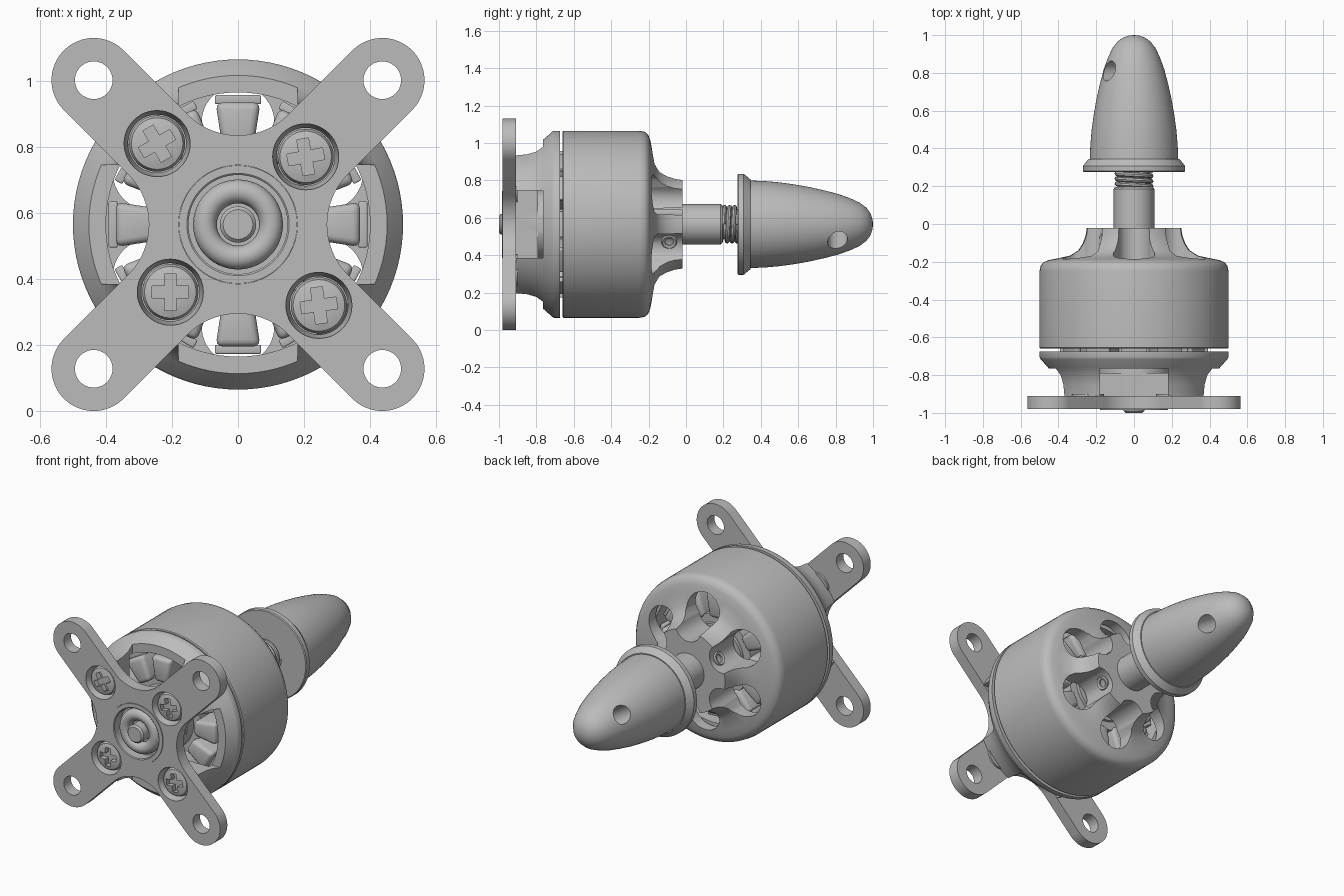
import bpy, bmesh
from math import sin, cos, pi, radians
from mathutils import Matrix

cube = bpy.data.objects.get("Cube")
if cube:
    bpy.data.objects.remove(cube)

AXIS_Z = 0.565          # height of the motor axis, which runs along y
parts = []

metal = bpy.data.materials.new("grey metal")
metal.use_nodes = True
metal.diffuse_color = (0.5, 0.5, 0.5, 1)
metal.node_tree.nodes["Principled BSDF"].inputs["Base Color"].default_value = (0.5, 0.5, 0.5, 1)


def finish(name, bm, matrix=Matrix()):
    bmesh.ops.transform(bm, matrix=Matrix.Translation((0, 0, AXIS_Z)) @ matrix, verts=bm.verts)
    bmesh.ops.recalc_face_normals(bm, faces=bm.faces)
    mesh = bpy.data.meshes.new(name)
    bm.to_mesh(mesh)
    bm.free()
    mesh.materials.append(metal)
    obj = bpy.data.objects.new(name, mesh)
    bpy.context.collection.objects.link(obj)
    parts.append(obj)
    return obj


def spin(angle):
    """Turn about the motor axis, degrees from +x towards +z."""
    return Matrix.Rotation(-radians(angle), 4, 'Y')


def radial(angle):
    """Turn a lathed part so that its axis points outwards."""
    return spin(angle) @ Matrix.Rotation(-pi / 2, 4, 'Z')


def lathe(name, profile, closed=False, seg=96, matrix=Matrix()):
    bm = bmesh.new()
    rings = [[bm.verts.new((r * cos(2 * pi * i / seg), y, r * sin(2 * pi * i / seg)))
              for i in range(seg)] for r, y in profile]
    if closed:
        rings.append(rings[0])
    for a, b in zip(rings, rings[1:]):
        for i in range(seg):
            j = (i + 1) % seg
            bm.faces.new((a[i], a[j], b[j], b[i]))
    bmesh.ops.remove_doubles(bm, verts=bm.verts, dist=1e-5)
    return finish(name, bm, matrix)


def rod(name, r, y0, y1, seg=48, matrix=Matrix()):
    return lathe(name, [(0, y0), (r, y0), (r, y1), (0, y1)], False, seg, matrix)


def prism(name, outline, y0, y1, matrix=Matrix()):
    bm = bmesh.new()
    face = bm.faces.new([bm.verts.new((x, y0, z)) for x, z in outline])
    new = bmesh.ops.extrude_face_region(bm, geom=[face])["geom"]
    bmesh.ops.translate(bm, vec=(0, y1 - y0, 0),
                        verts=[v for v in new if isinstance(v, bmesh.types.BMVert)])
    return finish(name, bm, matrix)


def box(name, xs, ys, zs, matrix=Matrix(), bevel=0.0, taper=1.0):
    bm = bmesh.new()
    bmesh.ops.create_cube(bm, size=1)
    for v in bm.verts:
        narrow = taper if v.co.x < 0 else 1
        v.co = [(a + b) / 2 + c * (b - a) for c, (a, b) in zip(v.co, (xs, ys, zs))]
        v.co.z *= narrow
    if bevel:
        bmesh.ops.bevel(bm, geom=bm.edges[:], offset=bevel, segments=3,
                        profile=0.5, affect='EDGES')
    return finish(name, bm, matrix)


def arc(cx, cz, r, a0, a1, n):
    return [(cx + r * cos(radians(a0 + (a1 - a0) * i / n)),
             cz + r * sin(radians(a0 + (a1 - a0) * i / n))) for i in range(n + 1)]


def bake(obj):
    bpy.context.view_layer.update()
    graph = bpy.context.evaluated_depsgraph_get()
    return bpy.data.meshes.new_from_object(obj.evaluated_get(graph), depsgraph=graph)


def cut(obj, cutters):
    for cutter in cutters:
        mod = obj.modifiers.new("cut", 'BOOLEAN')
        mod.operation, mod.solver, mod.object = 'DIFFERENCE', 'EXACT', cutter
    mesh = bake(obj)
    obj.modifiers.clear()
    obj.data = mesh
    for cutter in cutters:
        parts.remove(cutter)
        bpy.data.objects.remove(cutter)


# Cross-shaped mounting plate with rounded arms and fillets between them
outline = []
for a in (45, 135, 225, 315):
    t, f = radians(a), radians(a + 45)
    outline += arc(0.618 * cos(t), 0.618 * sin(t), 0.128, a - 90, a + 90, 24)
    outline += arc(0.485 * cos(f), 0.485 * sin(f), 0.215, a + 270, a + 180, 20)
plate = prism("mounting_plate", outline, -0.98, -0.91)
screws = [(-0.245, 0.245, 30), (0.205, 0.205, 10), (-0.205, -0.205, 0), (0.245, -0.245, 8)]
holes = [rod("hole", 0.18, -1.1, -0.8)]
for x in (-0.437, 0.437):
    for z in (-0.437, 0.437):
        holes.append(rod("hole", 0.057, -1.1, -0.8, matrix=Matrix.Translation((x, 0, z))))
for x, z, a in screws:
    holes.append(lathe("hole", [(0, -1.1), (0.1, -1.1), (0.1, -0.97), (0.088, -0.94),
                                (0.088, -0.85), (0, -0.85)], seg=48,
                       matrix=Matrix.Translation((x, 0, z))))
cut(plate, holes)

# Countersunk screws with cross slots
cross = []
for k in range(4):
    c, s = round(cos(k * pi / 2)), round(sin(k * pi / 2))
    cross += [(u * c - v * s, u * s + v * c)
              for u, v in ((0.018, -0.018), (0.055, -0.018), (0.055, 0.018))]
for x, z, a in screws:
    place = Matrix.Translation((x, 0, z)) @ spin(a)
    head = lathe("plate_screw", [(0, -0.968), (0.05, -0.966), (0.078, -0.958), (0.085, -0.945),
                                 (0.085, -0.9), (0, -0.9)], seg=48, matrix=place)
    cut(head, [prism("slot", cross, -1.0, -0.935, place)])

# Rear collar, bearing ring and shaft end
lathe("rear_collar", [(0.15, -0.98), (0.155, -0.984), (0.179, -0.984), (0.179, -0.9),
                      (0.15, -0.9)], True)
lathe("retaining_ring", [(0.1 + 0.036 * cos(i * pi / 8), -0.94 + 0.036 * sin(i * pi / 8))
                         for i in range(16)], True)
rod("bearing_face", 0.16, -0.92, -0.88)
lathe("shaft_end", [(0, -1), (0.045, -1), (0.055, -0.99), (0.055, -0.2), (0, -0.2)], seg=48)

# Stator base with four side windows
base = lathe("stator_base", [(0.14, -0.91), (0.41, -0.91), (0.415, -0.85), (0.428, -0.80),
                             (0.455, -0.76), (0.495, -0.715), (0.5, -0.705), (0.5, -0.675),
                             (0.4, -0.675), (0.4, -0.79), (0.19, -0.79), (0.19, -0.27),
                             (0.14, -0.27)], True)
cut(base, [box("window", (0.185, 0.7), (-1, -0.765), (-0.18, 0.18), spin(a))
           for a in (0, 90, 180, 270)])

# Stator core, twelve windings and tooth tips
lathe("stator_core", [(0.185, -0.7), (0.24, -0.7), (0.24, -0.29), (0.185, -0.29)], True)
for k in range(12):
    turn = spin(30 * k)
    box("winding", (0.22, 0.37), (-0.75, -0.28), (-0.068, 0.068), turn, 0.022, 0.66)
    box("tooth_tip", (0.365, 0.392), (-0.71, -0.31), (-0.07, 0.07), turn, 0.005)

# Rotating bell with six petal openings and its magnet ring
bell = lathe("bell", [(0.1, -0.02), (0.25, -0.02), (0.256, -0.06), (0.27, -0.1), (0.295, -0.14),
                      (0.34, -0.168), (0.41, -0.183), (0.455, -0.192), (0.48, -0.203),
                      (0.495, -0.222), (0.5, -0.25), (0.5, -0.655), (0.495, -0.66),
                      (0.46, -0.66), (0.46, -0.25), (0.1, -0.25)], True)
petal = arc(0.31, 0, 0.11, -100, 100, 24) + arc(0.265, 0, 0.085, 100, 260, 20)
cut(bell, [prism("opening", petal, -0.4, 0.1, spin(30 + 60 * k)) for k in range(6)])
lathe("magnet_ring", [(0.41, -0.65), (0.462, -0.65), (0.462, -0.27), (0.41, -0.27)], True)

# Hub grub screws
for a in (150, -30):
    lathe("grub_screw", [(0.022, 0.15), (0.022, 0.19), (0.036, 0.195), (0.042, 0.188),
                         (0.042, 0.15)], True, 24, Matrix.Translation((0, -0.09, 0)) @ radial(a))

# Front shaft with a helical thread
lathe("shaft", [(0, -0.24), (0.108, -0.24), (0.108, 0.185), (0.1, 0.195), (0.08, 0.2),
                (0.08, 0.3), (0, 0.3)], seg=64)
curve = bpy.data.curves.new("thread_path", 'CURVE')
curve.dimensions, curve.bevel_depth, curve.bevel_resolution = '3D', 0.013, 2
turns, steps = 3, 32
path = curve.splines.new('POLY')
path.points.add(turns * steps)
for i, p in enumerate(path.points):
    t = 2 * pi * i / steps
    p.co = (0.09 * cos(t), 0.2 + 0.08 * i / (turns * steps), AXIS_Z + 0.09 * sin(t), 1)
helper = bpy.data.objects.new("thread_path", curve)
bpy.context.collection.objects.link(helper)
mesh = bake(helper)
bpy.data.objects.remove(helper)
mesh.materials.clear()
mesh.materials.append(metal)
thread = bpy.data.objects.new("shaft_thread", mesh)
bpy.context.collection.objects.link(thread)
parts.append(thread)

# Bullet-shaped spinner nut with a flange and a cross hole
spinner = lathe("spinner", [(0, 0.275), (0.265, 0.275), (0.27, 0.28), (0.27, 0.308),
                            (0.24, 0.345), (0.234, 0.345), (0.231, 0.42), (0.224, 0.5),
                            (0.213, 0.58), (0.199, 0.66), (0.181, 0.74), (0.16, 0.82),
                            (0.138, 0.88), (0.115, 0.93), (0.088, 0.965), (0.058, 0.987),
                            (0.028, 0.997), (0, 1)])
cut(spinner, [rod("cross_hole", 0.053, -0.4, 0.4,
                  matrix=Matrix.Translation((0, 0.81, 0)) @ radial(147))])

# Smooth shading with sharp edges kept
bpy.ops.object.select_all(action='DESELECT')
for obj in parts:
    obj.select_set(True)
bpy.context.view_layer.objects.active = parts[0]
bpy.ops.object.shade_smooth_by_angle(angle=radians(32))
